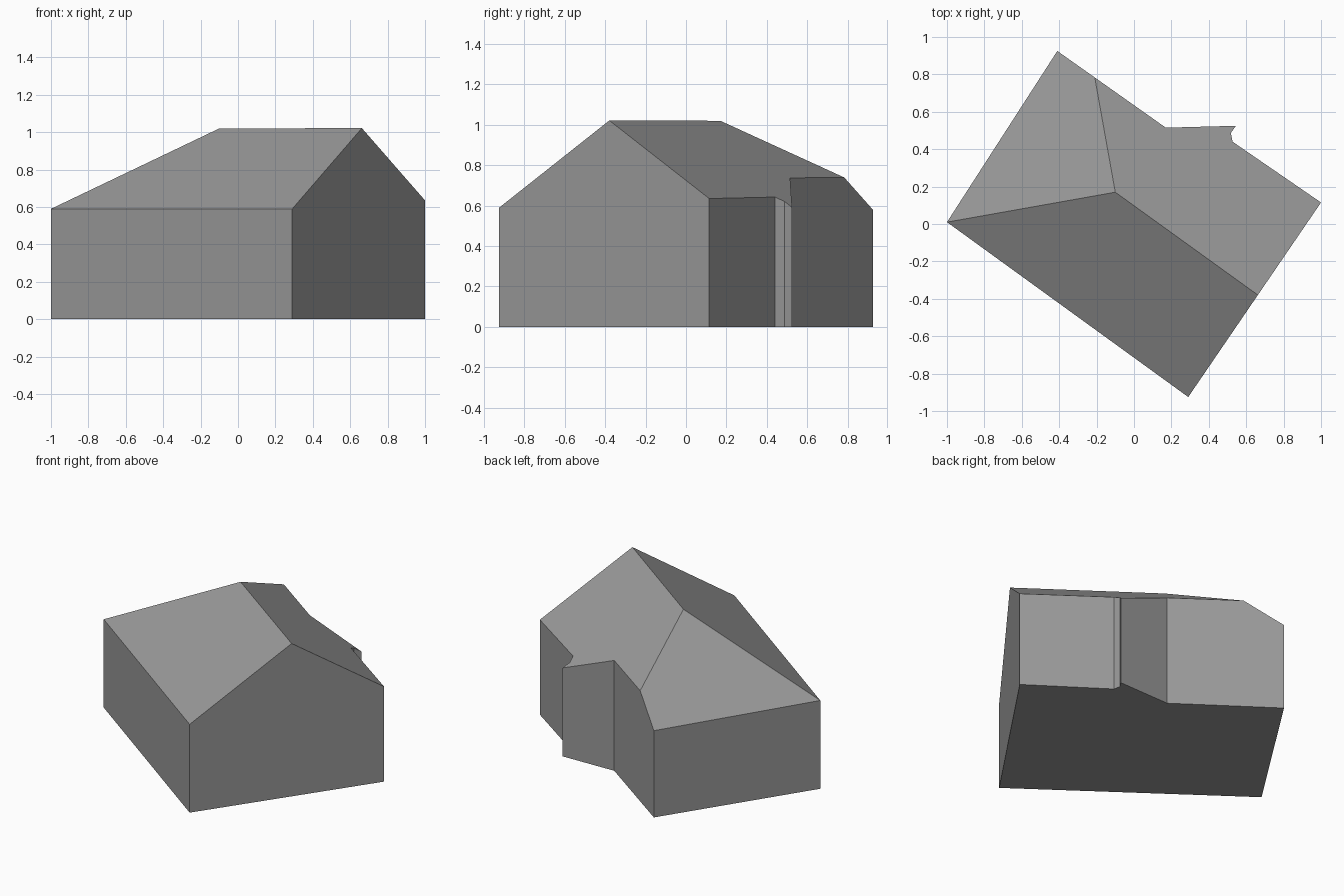
import bpy
import bmesh
from mathutils import Vector

default = bpy.data.objects.get("Cube")
if default:
    bpy.data.objects.remove(default, do_unlink=True)

# One plain grey for the whole building
grey = bpy.data.materials.new("plain grey")
grey.use_nodes = True
colour = (0.32, 0.32, 0.32, 1.0)
grey.diffuse_color = colour
grey.node_tree.nodes["Principled BSDF"].inputs["Base Color"].default_value = colour

# Footprint, counter-clockwise, with the small notch and angled bay at the back
footprint = [(-1, 0.01), (0.29, -0.925), (1, 0.115), (0.527, 0.44),
             (0.518, 0.487), (0.545, 0.525), (0.17, 0.515), (-0.41, 0.925)]

# Three points on each roof slope, all sharing the hip end of the ridge
hip_top = (-0.10, 0.17, 1.02)
west_corner = (-1, 0.01, 0.59)
slopes = [
    (west_corner, (0.29, -0.925, 0.59), hip_top),         # front slope
    (hip_top, (0.66, -0.375, 1.02), (1, 0.115, 0.635)),   # back slope
    (west_corner, (-0.41, 0.925, 0.58), hip_top),         # hipped end
]


def cut_slope(bm, points):
    """Slice off everything above a roof plane and close the cut."""
    a, b, c = map(Vector, points)
    normal = (b - a).cross(c - a).normalized()
    if normal.z < 0:
        normal.negate()
    bmesh.ops.bisect_plane(bm, geom=bm.verts[:] + bm.edges[:] + bm.faces[:],
                           dist=0.0001, plane_co=a, plane_no=normal,
                           clear_outer=True)
    rim = [e for e in bm.edges if e.is_boundary]
    bmesh.ops.holes_fill(bm, edges=rim, sides=0)


# Walls: extrude the footprint well above the roof, then cut the slopes
bm = bmesh.new()
base = bm.faces.new([bm.verts.new((x, y, 0)) for x, y in footprint])
walls = bmesh.ops.extrude_face_region(bm, geom=[base], use_keep_orig=True)
top = [v for v in walls["geom"] if isinstance(v, bmesh.types.BMVert)]
bmesh.ops.translate(bm, verts=top, vec=(0, 0, 4))
for slope in slopes:
    cut_slope(bm, slope)
bmesh.ops.remove_doubles(bm, verts=bm.verts[:], dist=0.001)
bmesh.ops.recalc_face_normals(bm, faces=bm.faces[:])

mesh = bpy.data.meshes.new("house_body")
bm.to_mesh(mesh)
bm.free()
mesh.materials.append(grey)
house = bpy.data.objects.new("house_body", mesh)
bpy.context.collection.objects.link(house)
